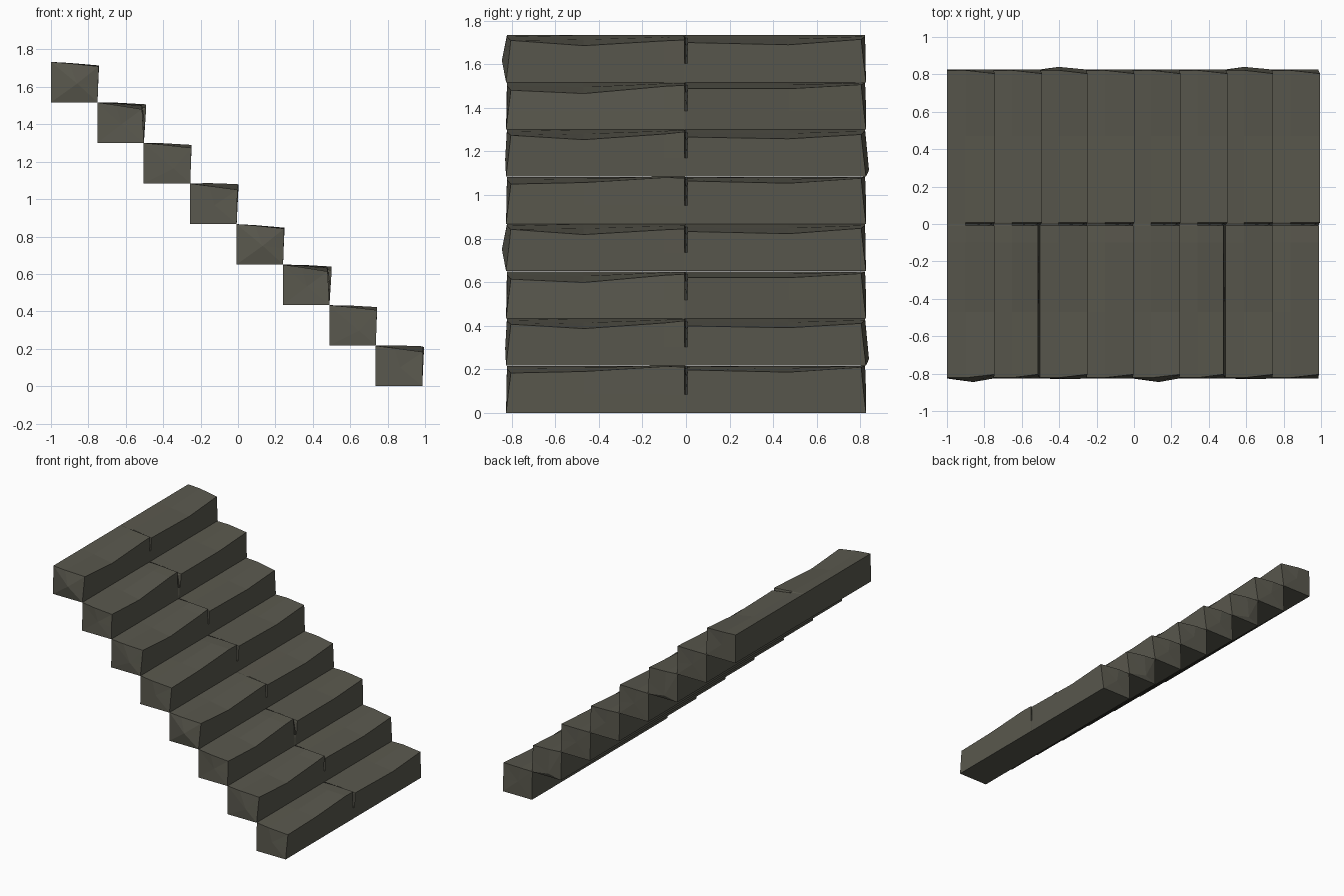
import bpy, bmesh

if "Cube" in bpy.data.objects:
    bpy.data.objects.remove(bpy.data.objects["Cube"])

STEPS, RUN, RISE, DEPTH = 8, 0.248, 0.2168, 0.249

stone = bpy.data.materials.new("dark_stone")
stone.diffuse_color = (0.10, 0.097, 0.075, 1)
stone.use_nodes = True
stone.node_tree.nodes["Principled BSDF"].inputs["Base Color"].default_value = stone.diffuse_color

# Stations along the step, and the worn height of the front edge at each one
YS = [-0.826, -0.47, -0.10, -0.008, 0.0, 0.008, 0.47, 0.826]
EDGE = [
    [0.192, 0.168, 0.190, 0.194, 0.15, 0.182, 0.172, 0.197],
    [0.180, 0.165, 0.198, 0.203, 0.15, 0.187, 0.187, 0.206],
    [0.190, 0.170, 0.196, 0.206, 0.15, 0.182, 0.174, 0.194],
    [0.183, 0.190, 0.213, 0.211, 0.15, 0.197, 0.187, 0.210],
]
# Lean of the front edge for the two halves (top relative to foot)
LEAN = [(0.006, 0.007), (-0.010, 0.012), (0.006, 0.006), (0.004, 0.009)]
# Bulge of the two end faces: (x, y, z)
BULGE = [
    ((0.14, -0.845, 0.10), (0.12, 0.824, 0.11)),
    ((0.13, -0.820, 0.10), (0.12, 0.826, 0.11)),
    ((0.16, -0.830, 0.08), (0.10, 0.840, 0.03)),
    ((0.13, -0.824, 0.10), (0.12, 0.826, 0.11)),
]


def ring(variant, k):
    """Cross-section of a step at one station."""
    y, h = YS[k], EDGE[variant][k]
    lean = LEAN[variant][0 if y < 0 else 1]
    end = k in (0, len(YS) - 1)
    s = 1 if y > 0 else -1
    y_top = y - s * 0.022 if end else y
    y_back = y - s * 0.004 if end else y
    pts = [
        (0, y, 0),                              # back foot
        (DEPTH, y, 0),                          # front foot
        (DEPTH + lean * 0.45, y - s * 0.01 if end else y, 0.085),
        (DEPTH + lean, y_top, h),               # worn front edge
        (0.10, y_back, (0.216 + h) / 2 + 0.004),
        (0, y_back, 0.216),                     # back of tread
    ]
    if k == 4:                                  # bottom of the crack
        pts[3] = (DEPTH - 0.025, y, 0.165)
        pts[4] = (0.10, y, 0.203)
    return pts


def make_step(i):
    v = i % 4
    x0, z0 = -1 + RUN * i, RISE * (STEPS - 1 - i)
    bm = bmesh.new()
    rings = [[bm.verts.new((x0 + x, y, z0 + z)) for x, y, z in ring(v, k)]
             for k in range(len(YS))]
    n = len(rings[0])
    for a, b in zip(rings, rings[1:]):
        for j in range(n):
            m = (j + 1) % n
            bm.faces.new((a[j], a[m], b[m], b[j]))
    # faceted ends around a rough bulge
    for r, (x, y, z) in zip((rings[0], rings[-1]), BULGE[v]):
        tip = bm.verts.new((x0 + x, y, z0 + z))
        for j in range(n):
            bm.faces.new((r[j], r[(j + 1) % n], tip))
    bmesh.ops.recalc_face_normals(bm, faces=bm.faces[:])
    mesh = bpy.data.meshes.new(f"stone_step_{i + 1}")
    bm.to_mesh(mesh)
    bm.free()
    mesh.materials.append(stone)
    bpy.context.collection.objects.link(bpy.data.objects.new(mesh.name, mesh))


# Stair flight, top step first
for i in range(STEPS):
    make_step(i)
